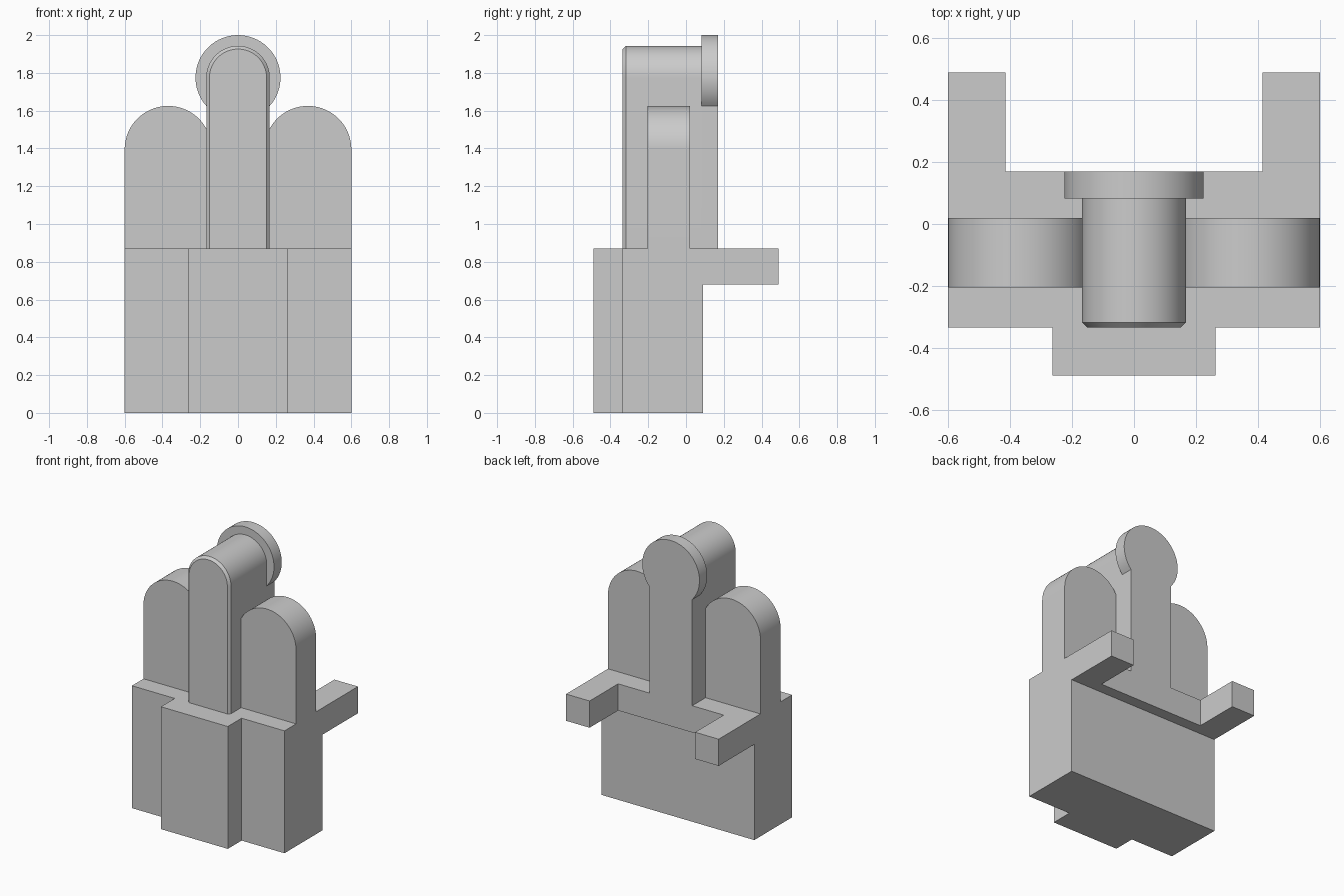
import bpy
import bmesh
from math import pi, sin, cos, asin, radians
from mathutils import Vector

cube = bpy.data.objects.get("Cube")
if cube:
    bpy.data.objects.remove(cube, do_unlink=True)

grey = bpy.data.materials.new("plain_grey")
grey.use_nodes = True
colour = (0.6, 0.6, 0.6, 1)
grey.diffuse_color = colour
grey.node_tree.nodes["Principled BSDF"].inputs["Base Color"].default_value = colour


def prism(name, outline, start, depth, chamfer=0.0):
    """Extrude an outline by a vector, with an optional chamfer on the first cap."""
    bm = bmesh.new()
    cap = bm.faces.new([bm.verts.new(Vector(start) + Vector(p)) for p in outline])
    top = bmesh.ops.extrude_face_region(bm, geom=[cap], use_keep_orig=True)
    moved = [v for v in top["geom"] if isinstance(v, bmesh.types.BMVert)]
    bmesh.ops.translate(bm, verts=moved, vec=depth)
    if chamfer:
        # All front edges except the one resting on the body
        low = min(v.co.z for v in cap.verts)
        edges = [e for e in cap.edges if max(v.co.z for v in e.verts) > low + 0.001]
        bmesh.ops.bevel(bm, geom=edges, offset=chamfer, segments=1, affect='EDGES')
    bmesh.ops.recalc_face_normals(bm, faces=bm.faces[:])
    mesh = bpy.data.meshes.new(name)
    bm.to_mesh(mesh)
    bm.free()
    mesh.materials.append(grey)
    obj = bpy.data.objects.new(name, mesh)
    bpy.context.collection.objects.link(obj)
    bpy.ops.object.select_all(action='DESELECT')
    obj.select_set(True)
    bpy.context.view_layer.objects.active = obj
    bpy.ops.object.shade_smooth_by_angle(angle=radians(25))
    return obj


def plan(points):
    """Outline seen from above, mirrored from its right-hand half."""
    full = points + [(-x, y) for x, y in reversed(points)]
    return [(x, y, 0) for x, y in full]


def arch(cx, half, bottom, centre, radius, steps=48):
    """Upright outline with a round head; a head wider than the stem makes a keyhole."""
    a0 = -asin((radius ** 2 - half ** 2) ** 0.5 / radius) if radius > half else 0
    pts = [(cx + half, 0, bottom)]
    for i in range(steps + 1):
        a = a0 + (pi - 2 * a0) * i / steps
        pts.append((cx + radius * cos(a), 0, centre + radius * sin(a)))
    return pts + [(cx - half, 0, bottom)]


W, TOP, BACK = 0.60, 0.87, 0.17

# Block with a raised front panel
prism("body", plan([(0.263, -0.49), (0.263, -0.335), (W, -0.335), (W, 0.09)]),
      (0, 0, 0), (0, 0, TOP))

# Overhanging ledge with two rear arms
prism("rear_ledge", plan([(W, 0.09), (W, 0.49), (0.415, 0.49), (0.415, BACK)]),
      (0, 0, 0.68), (0, 0, TOP - 0.68))

# Rounded side lobes
for side, sign in (("left", 1), ("right", -1)):
    prism(side + "_lobe", arch(sign * 0.37, 0.23, TOP, 1.395, 0.23),
          (0, -0.205, 0), (0, 0.225, 0))

# Central post with chamfered front rim
prism("centre_post", arch(0, 0.168, TOP, 1.775, 0.168),
      (0, -0.335, 0), (0, 0.418, 0), chamfer=0.017)

# Keyhole-shaped rear end of the post, with the round flange
prism("post_flange", arch(0, 0.168, TOP, 1.775, 0.225),
      (0, 0.083, 0), (0, BACK - 0.083, 0))
